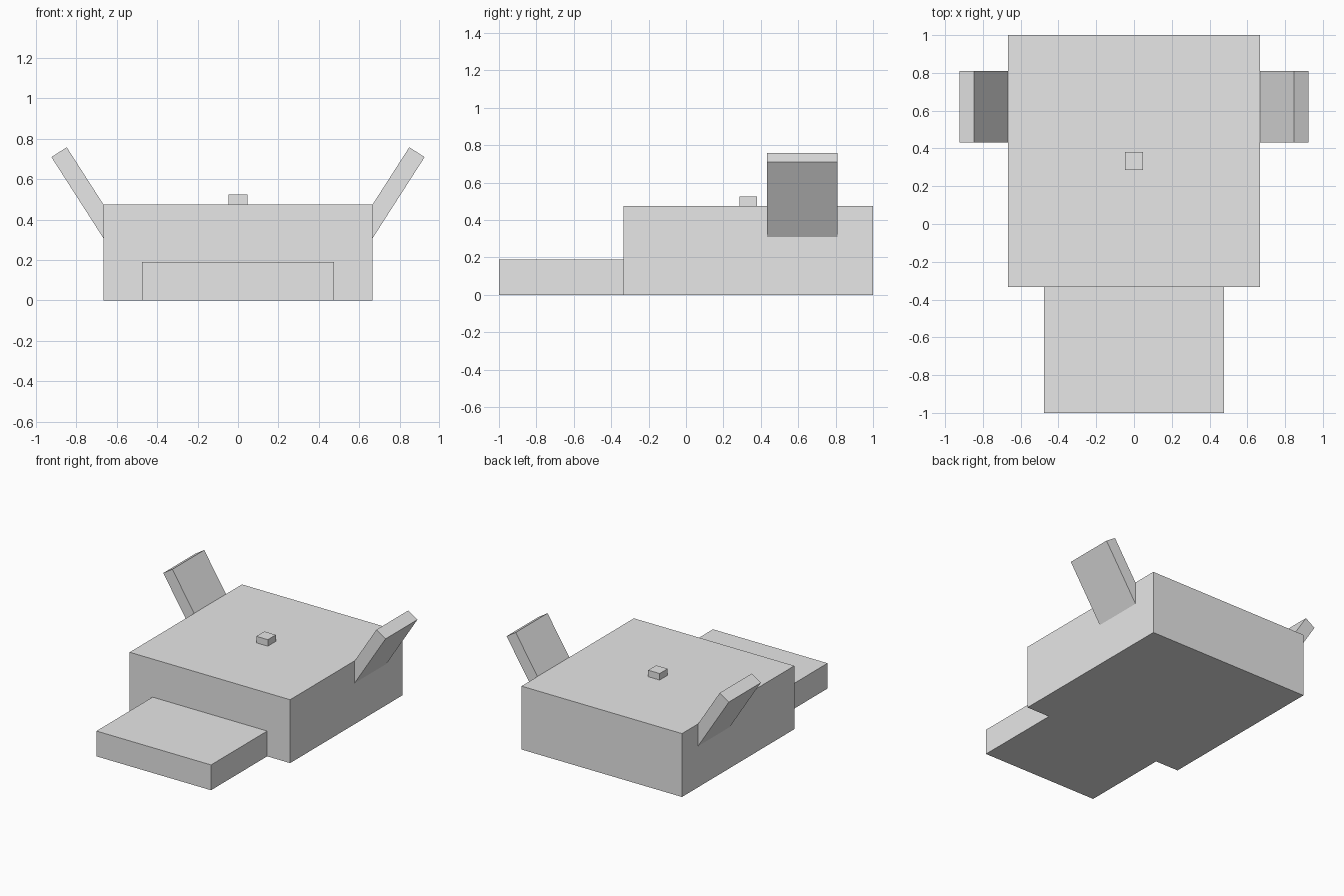
import bpy
from math import sin, cos, radians
from mathutils import Matrix, Vector

if "Cube" in bpy.data.objects:
    bpy.data.objects.remove(bpy.data.objects["Cube"], do_unlink=True)

grey = bpy.data.materials.new("plain grey")
grey.use_nodes = True
grey.diffuse_color = (0.8, 0.8, 0.8, 1)
grey.node_tree.nodes["Principled BSDF"].inputs["Base Color"].default_value = grey.diffuse_color


def box(name, size, centre, tilt=0.0):
    """Box with the given size, tilted about y, with the transform baked in."""
    bpy.ops.mesh.primitive_cube_add(size=1)
    obj = bpy.context.object
    obj.name = name
    obj.data.transform(Matrix.Translation(centre)
                       @ Matrix.Rotation(tilt, 4, 'Y')
                       @ Matrix.Diagonal((*size, 1)))
    obj.data.materials.append(grey)
    return obj


# Main body, low front step and small top button
box("body", (1.333, 1.333, 0.476), (0, 0.333, 0.238))
box("front_step", (0.952, 0.667, 0.19), (0, -0.6665, 0.095))
box("top_button", (0.095, 0.095, 0.06), (0, 0.333, 0.495))

# Splayed side flaps, their lower ends sunk into the body
tilt = radians(32.7)
length = 0.5
for side, name in ((1, "left_flap"), (-1, "right_flap")):
    tip = Vector((0.886, 0.621, 0.734))
    centre = tip - Vector((sin(tilt), 0, cos(tilt))) * length / 2
    centre.x *= side
    box(name, (0.09, 0.378, length), centre, side * tilt)
